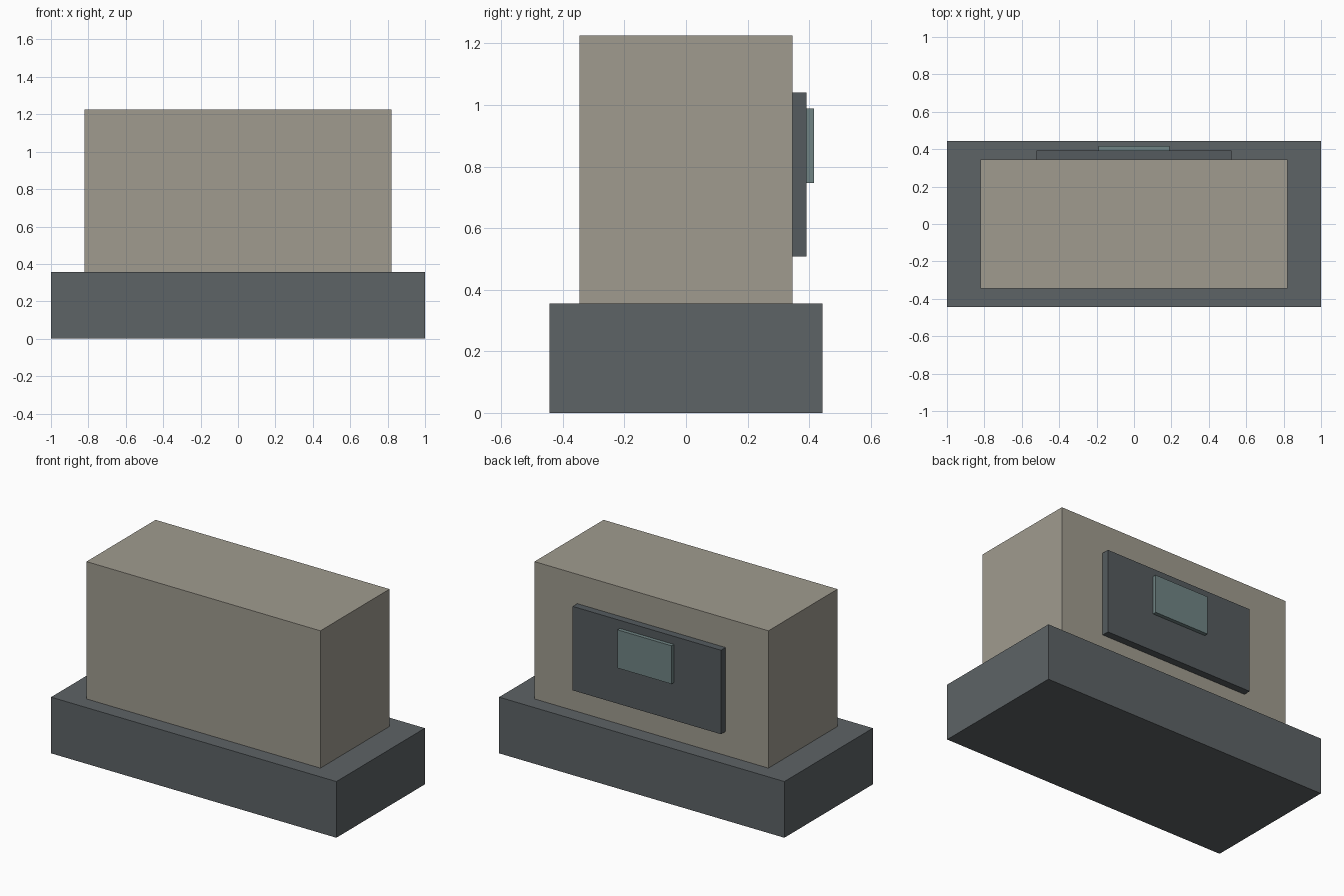
import bpy

if "Cube" in bpy.data.objects:
    bpy.data.objects.remove(bpy.data.objects["Cube"])


def material(name, rgb):
    mat = bpy.data.materials.new(name)
    mat.diffuse_color = (*rgb, 1)
    mat.use_nodes = True
    mat.node_tree.nodes["Principled BSDF"].inputs["Base Color"].default_value = mat.diffuse_color
    return mat


def box(name, x, y, z, mat):
    """Axis-aligned box from (min, max) ranges."""
    spans = (x, y, z)
    bpy.ops.mesh.primitive_cube_add(size=1, location=[(a + b) / 2 for a, b in spans])
    obj = bpy.context.object
    obj.name = name
    obj.scale = [b - a for a, b in spans]
    bpy.ops.object.transform_apply(location=False, rotation=False, scale=True)
    obj.data.materials.append(mat)
    return obj


stone = material("beige_stone", (0.35, 0.33, 0.275))
slate = material("dark_slate", (0.11, 0.125, 0.133))
dark = material("panel_slate", (0.09, 0.105, 0.113))
glass = material("pale_teal", (0.16, 0.23, 0.23))

# Wide plinth and main block
box("plinth", (-1, 1), (-0.443, 0.443), (0, 0.356), slate)
box("main_block", (-0.82, 0.82), (-0.346, 0.346), (0.356, 1.226), stone)

# Stepped panels on the back face
box("back_panel", (-0.52, 0.52), (0.346, 0.392), (0.508, 1.04), dark)
box("back_plate", (-0.19, 0.19), (0.392, 0.416), (0.747, 0.989), glass)
